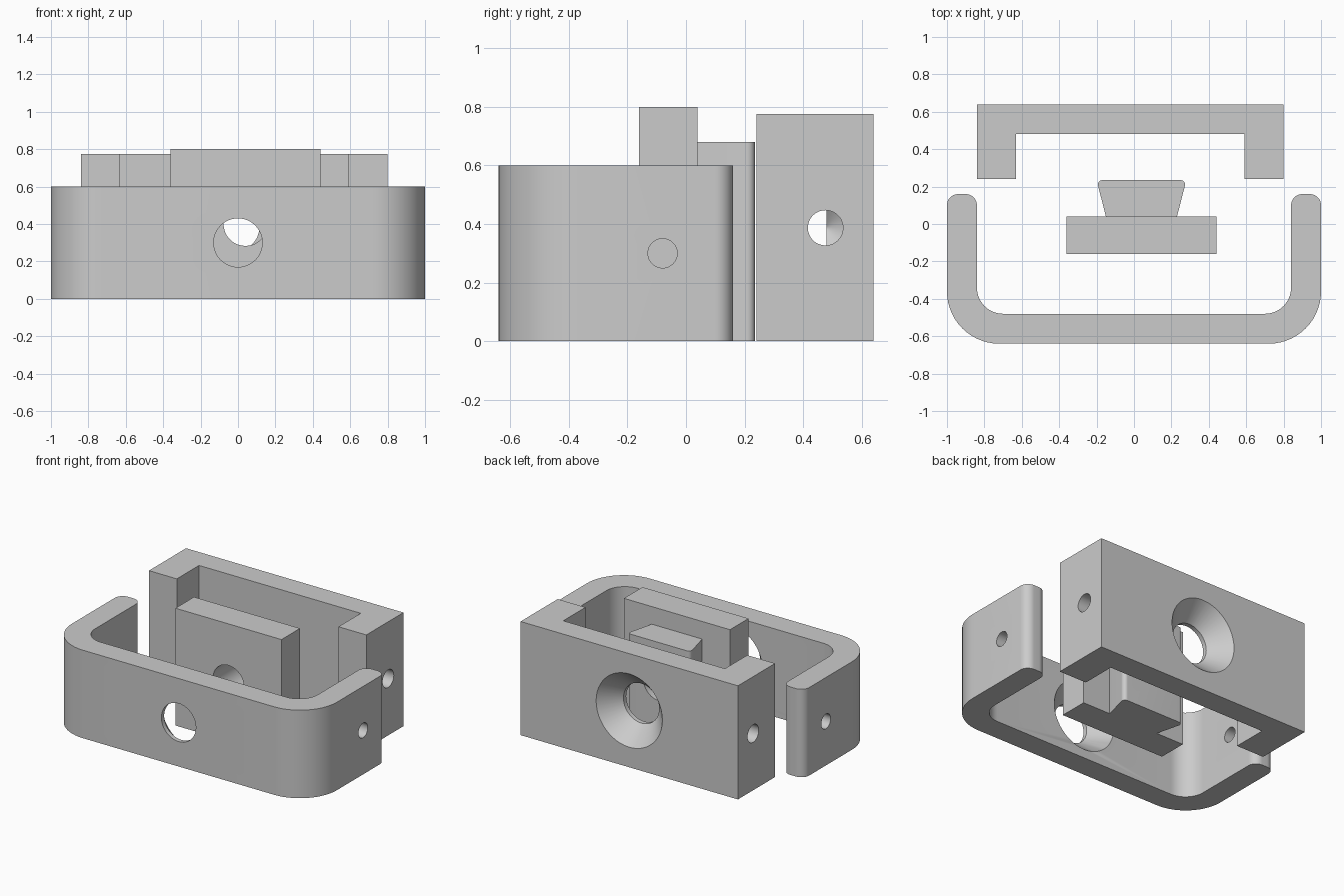
import bpy
import bmesh
import math
from mathutils import Vector

if "Cube" in bpy.data.objects:
    bpy.data.objects.remove(bpy.data.objects["Cube"], do_unlink=True)

grey = bpy.data.materials.new("plain grey")
grey.use_nodes = True
GREY = (0.6, 0.6, 0.6, 1)
grey.diffuse_color = GREY
grey.node_tree.nodes["Principled BSDF"].inputs["Base Color"].default_value = GREY


def make_object(name, bm):
    bmesh.ops.recalc_face_normals(bm, faces=bm.faces)
    mesh = bpy.data.meshes.new(name)
    bm.to_mesh(mesh)
    bm.free()
    mesh.materials.append(grey)
    obj = bpy.data.objects.new(name, mesh)
    bpy.context.collection.objects.link(obj)
    return obj


def fillet(corners, steps=14):
    """Turn (x, y, radius) corners into an outline with rounded corners."""
    outline = []
    for i, (x, y, r) in enumerate(corners):
        p = Vector((x, y))
        if r == 0:
            outline.append(p)
            continue
        u = (Vector(corners[i - 1][:2]) - p).normalized()
        v = (Vector(corners[(i + 1) % len(corners)][:2]) - p).normalized()
        half = u.angle(v) / 2
        centre = p + (u + v).normalized() * r / math.sin(half)
        reach = r / math.tan(half)
        a = (p + u * reach - centre).normalized()
        b = (p + v * reach - centre).normalized()
        outline += [centre + a.slerp(b, k / steps) * r for k in range(steps + 1)]
    return outline


def extrude(name, corners, height):
    bm = bmesh.new()
    face = bm.faces.new([bm.verts.new((p.x, p.y, 0)) for p in fillet(corners)])
    new = bmesh.ops.extrude_face_region(bm, geom=[face])["geom"]
    verts = [g for g in new if isinstance(g, bmesh.types.BMVert)]
    bmesh.ops.translate(bm, verts=verts, vec=(0, 0, height))
    return make_object(name, bm)


def drill(axis, across, z, stations, sides=48):
    """Turned cutter along x or y from (position, radius) stations."""
    bm = bmesh.new()
    rings = []
    for pos, r in stations:
        ring = []
        for k in range(sides):
            a = math.tau * k / sides
            side, up = across + r * math.cos(a), z + r * math.sin(a)
            ring.append(bm.verts.new((pos, side, up) if axis == "x" else (side, pos, up)))
        rings.append(ring)
    for lo, hi in zip(rings, rings[1:]):
        for k in range(sides):
            n = (k + 1) % sides
            bm.faces.new((lo[k], lo[n], hi[n], hi[k]))
    bm.faces.new(rings[0])
    bm.faces.new(rings[-1])
    cutter = make_object("drill_cutter", bm)
    cutter.hide_render = True
    return cutter


def finish(obj, cutters):
    bpy.ops.object.select_all(action="DESELECT")
    bpy.context.view_layer.objects.active = obj
    obj.select_set(True)
    for cutter in cutters:
        mod = obj.modifiers.new("hole", "BOOLEAN")
        mod.operation = "DIFFERENCE"
        mod.solver = "EXACT"
        mod.object = cutter
        bpy.ops.object.modifier_apply(modifier=mod.name)
        bpy.data.objects.remove(cutter, do_unlink=True)
    bpy.ops.object.shade_smooth_by_angle(angle=math.radians(30))


# Rounded front bracket, countersunk from the inside, pinned through both arms
half = [(0.84, -0.48, 0.14), (0.84, 0.16, 0.06), (1, 0.16, 0.06), (1, -0.64, 0.28)]
bracket = extrude("front_bracket", half + [(-x, y, r) for x, y, r in reversed(half)], 0.6)
finish(bracket, [
    drill("y", 0, 0.3, [(-0.7, 0.13), (-0.61, 0.13), (-0.48, 0.24), (-0.45, 0.265)]),
    drill("x", -0.08, 0.3, [(-1.1, 0.05), (1.1, 0.05)]),
])

# Square rear housing with two jaws
MID = -0.02
half = [(0.61, 0.48, 0), (0.61, 0.24, 0), (0.82, 0.24, 0), (0.82, 0.64, 0)]
profile = half + [(-x, y, r) for x, y, r in reversed(half)]
housing = extrude("rear_housing", [(x + MID, y, r) for x, y, r in profile], 0.775)
side_drills = [
    drill("x", 0.476, 0.387, [(MID + s * x, r) for x, r in
                              ((0.9, 0.06), (0.52, 0.06), (0.48, 0.001))])
    for s in (-1, 1)]
finish(housing, side_drills + [
    drill("y", MID, 0.387, [(0.4, 0.135), (0.51, 0.135), (0.64, 0.25), (0.66, 0.268)]),
])

# Middle slider: flat plate with a shorter dovetail behind it
MID = 0.04
plate = extrude("slider_plate", [(MID + x, y, 0) for x, y in
                                 ((-0.4, -0.16), (0.4, -0.16), (0.4, 0.04), (-0.4, 0.04))], 0.8)
dovetail = extrude("slider_dovetail", [(MID + x, y, r) for x, y, r in
                                       ((-0.19, 0.04, 0), (0.19, 0.04, 0),
                                        (0.24, 0.235, 0.025), (-0.24, 0.235, 0.025))], 0.68)
for part in (plate, dovetail):
    finish(part, [drill("y", MID, 0.4, [(-0.3, 0.117), (0.4, 0.117)])])
